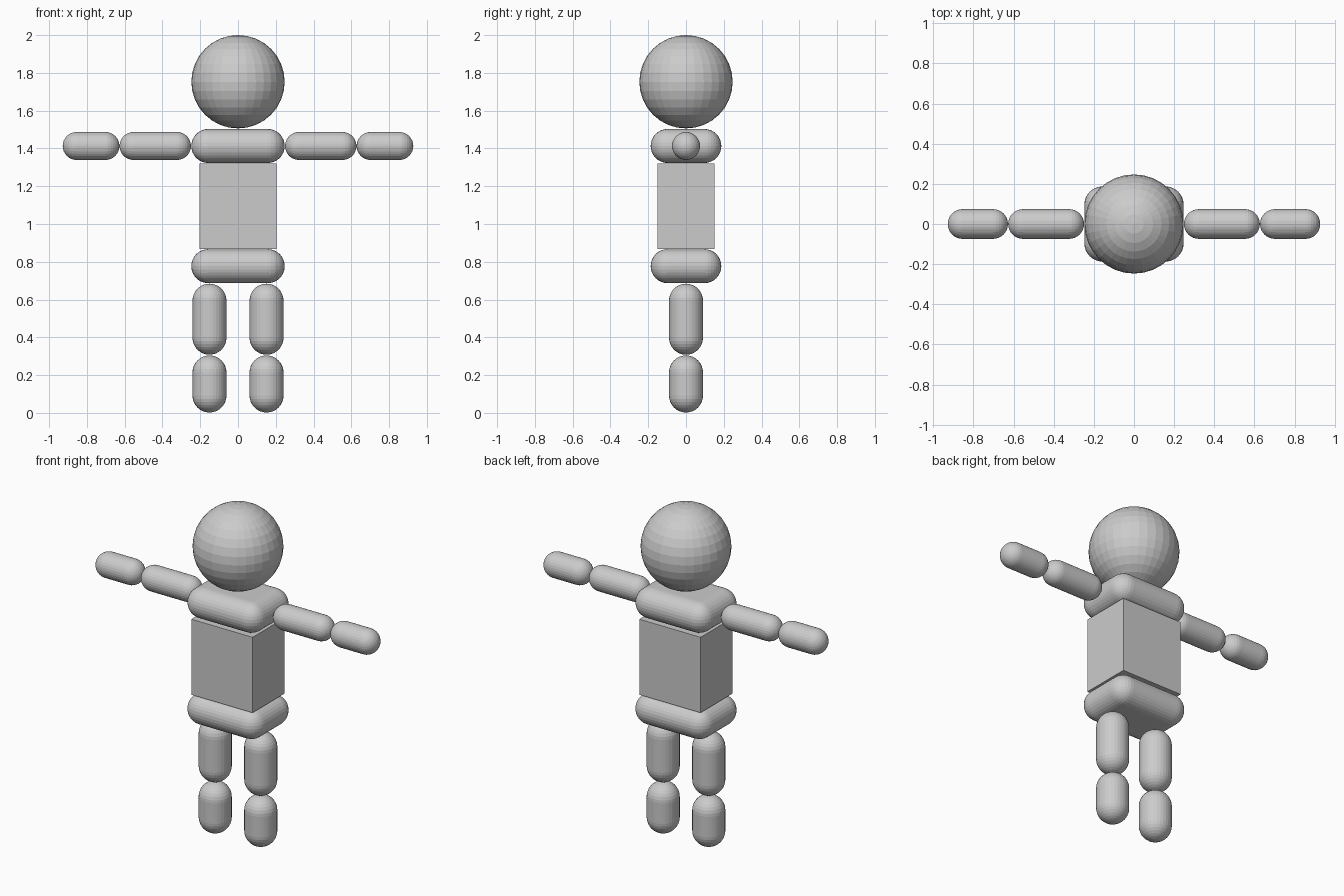
import bpy, bmesh, math
from mathutils import Matrix, Vector

if "Cube" in bpy.data.objects:
    bpy.data.objects.remove(bpy.data.objects["Cube"])


def finish(name, bm):
    bmesh.ops.recalc_face_normals(bm, faces=bm.faces)
    mesh = bpy.data.meshes.new(name)
    bm.to_mesh(mesh)
    bm.free()
    obj = bpy.data.objects.new(name, mesh)
    bpy.context.collection.objects.link(obj)
    return obj


def box(name, size, z, bevel=0):
    bm = bmesh.new()
    bmesh.ops.create_cube(bm, size=1, matrix=Matrix.Diagonal((*size, 1)))
    obj = finish(name, bm)
    obj.location.z = z
    if bevel:
        mod = obj.modifiers.new("round_edges", 'BEVEL')
        mod.width = bevel
        mod.segments = 8
    return obj


def capsule(name, radius, length, location, along_x=False):
    # Half-round profile with a straight middle, spun around z
    bm = bmesh.new()
    half = length / 2 - radius
    profile = []
    for sign in (-1, 1):
        for i in range(9):
            a = math.pi / 2 * (i / 8 - (sign < 0))
            profile.append(Vector((radius * math.cos(a), 0, radius * math.sin(a) + sign * half)))
    verts = [bm.verts.new(p) for p in profile]
    edges = [bm.edges.new(pair) for pair in zip(verts, verts[1:])]
    bmesh.ops.spin(bm, geom=verts + edges, axis=(0, 0, 1), cent=(0, 0, 0),
                   angle=2 * math.pi, steps=32)
    bmesh.ops.remove_doubles(bm, verts=bm.verts, dist=0.0005)
    if along_x:
        bm.transform(Matrix.Rotation(math.pi / 2, 4, 'Y'))
    obj = finish(name, bm)
    obj.location = location
    return obj


# Head
bm = bmesh.new()
bmesh.ops.create_uvsphere(bm, u_segments=32, v_segments=16, radius=0.247)
finish("head", bm).location.z = 1.753

# Trunk
box("shoulders", (0.494, 0.374, 0.18), 1.413, 0.0895)
box("torso", (0.406, 0.304, 0.452), 1.094)
box("hips", (0.494, 0.374, 0.18), 0.777, 0.0895)

# Limbs on both sides
for side, s in (("left", -1), ("right", 1)):
    capsule(side + "_upper_arm", 0.074, 0.378, (s * 0.438, 0, 1.413), True)
    capsule(side + "_forearm", 0.074, 0.300, (s * 0.778, 0, 1.413), True)
    capsule(side + "_thigh", 0.09, 0.376, (s * 0.151, 0, 0.496))
    capsule(side + "_lower_leg", 0.09, 0.302, (s * 0.151, 0, 0.153))
